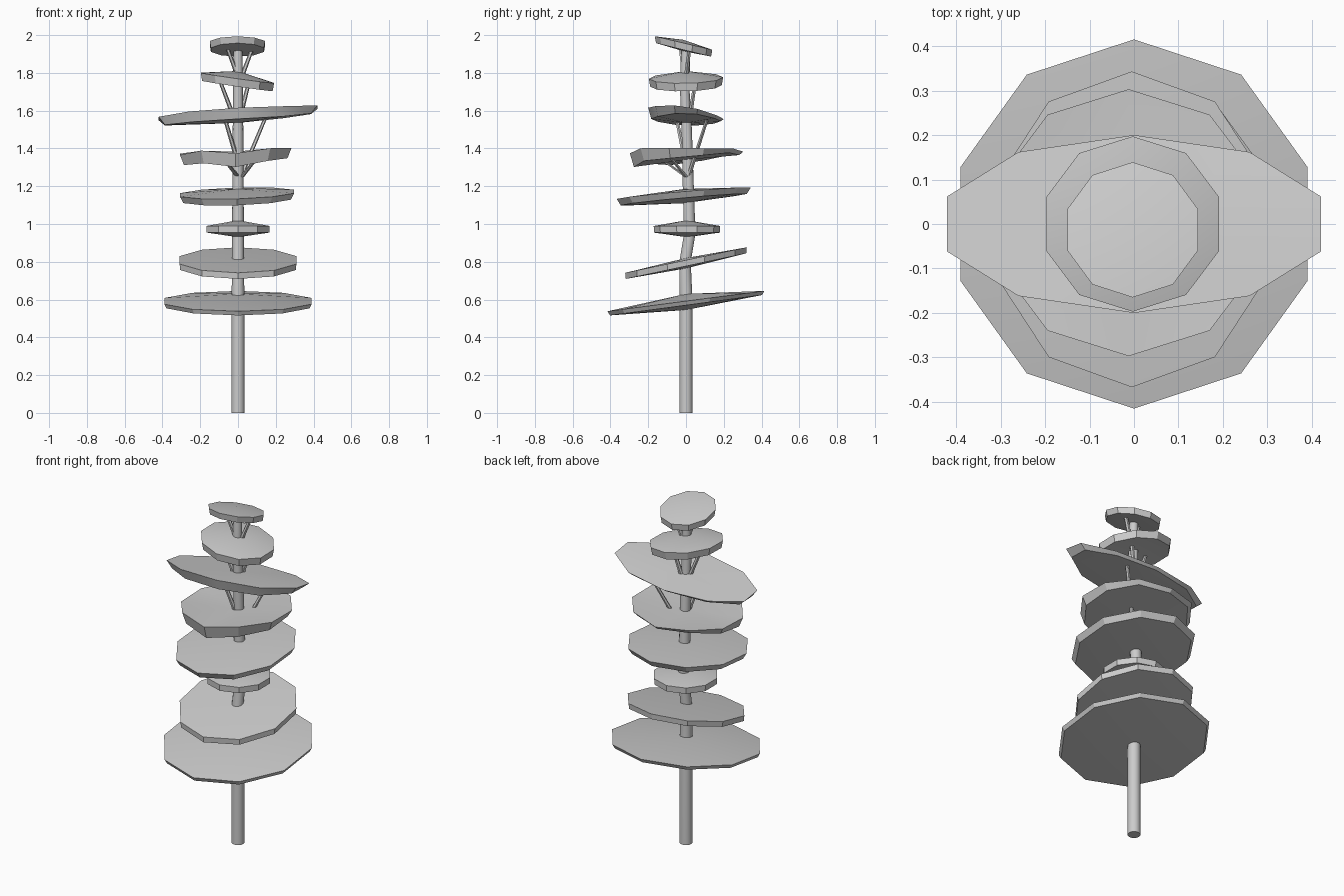
import bpy, bmesh
from math import sin, cos, pi, radians
from mathutils import Vector

if "Cube" in bpy.data.objects:
    bpy.data.objects.remove(bpy.data.objects["Cube"])


def finish(name, bm, angle):
    bmesh.ops.recalc_face_normals(bm, faces=bm.faces[:])
    me = bpy.data.meshes.new(name)
    bm.to_mesh(me)
    bm.free()
    ob = bpy.data.objects.new(name, me)
    bpy.context.collection.objects.link(ob)
    bpy.context.view_layer.objects.active = ob
    ob.select_set(True)
    bpy.ops.object.shade_smooth_by_angle(angle=radians(angle))
    ob.select_set(False)
    return ob


def bridge(bm, a, b):
    n = len(a)
    for i in range(n):
        j = (i + 1) % n
        bm.faces.new((a[i], a[j], b[j], b[i]))


def tube(name, path, sides):
    """Tapered tube through (x, y, z, radius) points with horizontal rings."""
    bm = bmesh.new()
    rings = [[bm.verts.new((x + r * cos(2 * pi * i / sides),
                            y + r * sin(2 * pi * i / sides), z))
              for i in range(sides)] for x, y, z, r in path]
    for a, b in zip(rings, rings[1:]):
        bridge(bm, a, b)
    bm.faces.new(rings[0])
    bm.faces.new(rings[-1])
    return finish(name, bm, 40)


def pad(name, c, rx, ry, slope, rim, top, bottom, rim_y=0.0, inset=0.97, dz=None):
    """Ten-sided foliage pad: sloped rim band with a peak above and below."""
    bm = bmesh.new()
    c = Vector(c)
    upper, lower = [], []
    for k in range(10):
        a = pi / 2 + k * pi / 5
        x, y = rx * cos(a), ry * sin(a)
        z = slope[0] * x + slope[1] * y + (dz[k] if dz else 0)
        h = rim / 2 + rim_y * y
        upper.append(bm.verts.new(c + Vector((x, y, z + h))))
        lower.append(bm.verts.new(c + Vector((x * inset, y * inset, z - h))))
    bridge(bm, upper, lower)
    peak = bm.verts.new((c.x, c.y, top))
    base = bm.verts.new((c.x, c.y, bottom))
    for i in range(10):
        j = (i + 1) % 10
        bm.faces.new((upper[i], upper[j], peak))
        bm.faces.new((lower[j], lower[i], base))
    return finish(name, bm, 25)


# Trunk, slightly bent
tube("trunk", [(0, 0, 0, .035), (0, 0, .62, .034), (0, -.005, .8, .031),
               (0, .02, .95, .031), (0, .012, 1.2, .03), (0, .004, 1.5, .028),
               (0, -.006, 1.7, .026), (0, -.004, 1.85, .025), (0, 0, 1.93, .022)], 14)

# Foliage pads, bottom to top
pad("foliage_1", (0, 0, .581), .41, .415, (0, .13), .022, .63, .545)
pad("foliage_2", (0, 0, .793), .325, .322, (0, .21), .032, .82, .765, inset=.99)
pad("foliage_3", (0, .005, .972), .176, .176, (0, 0), .035, 1.02, .93, inset=.99)
pad("foliage_4", (-.005, -.012, 1.146), .318, .355, (.03, .085), .034, 1.185, 1.11,
    inset=.94)
pad("foliage_5", (-.012, .003, 1.362), .31, .3, (.04, .04), .045, 1.37, 1.34,
    rim_y=-.045, inset=.93,
    dz=[0, .012, 0, -.008, .01, -.012, .008, .005, .005, .01])
pad("foliage_6", (0, 0, 1.568), .442, .2, (.055, -.09), .035, 1.59, 1.535,
    rim_y=-.06, inset=.92,
    dz=[0, 0, -.004, -.004, 0, 0, 0, .01, .01, 0])
pad("foliage_7", (-.003, 0, 1.752), .204, .197, (-.14, .02), .042, 1.81, 1.745,
    inset=.96)
pad("foliage_8", (-.003, -.013, 1.94), .154, .152, (0, -.235), .036, 1.975, 1.915,
    inset=.96)

# Thin branches reaching up to the pads
branches = [((0, -.01, 1.78), (-.06, -.03, 1.94)), ((.02, 0, 1.78), (.08, .02, 1.94)),
            ((-.02, 0, 1.56), (-.1, -.02, 1.77)), ((.01, .02, 1.56), (.06, .05, 1.76)),
            ((.01, .01, 1.24), (.14, .11, 1.55)), ((-.01, -.01, 1.36), (-.07, -.05, 1.56)),
            ((0, 0, 1.25), (-.08, -.14, 1.35)), ((.02, 0, 1.25), (.1, -.08, 1.35))]
for i, (a, b) in enumerate(branches):
    tube(f"branch_{i + 1}", [(*a, .013), (*b, .01)], 6)
